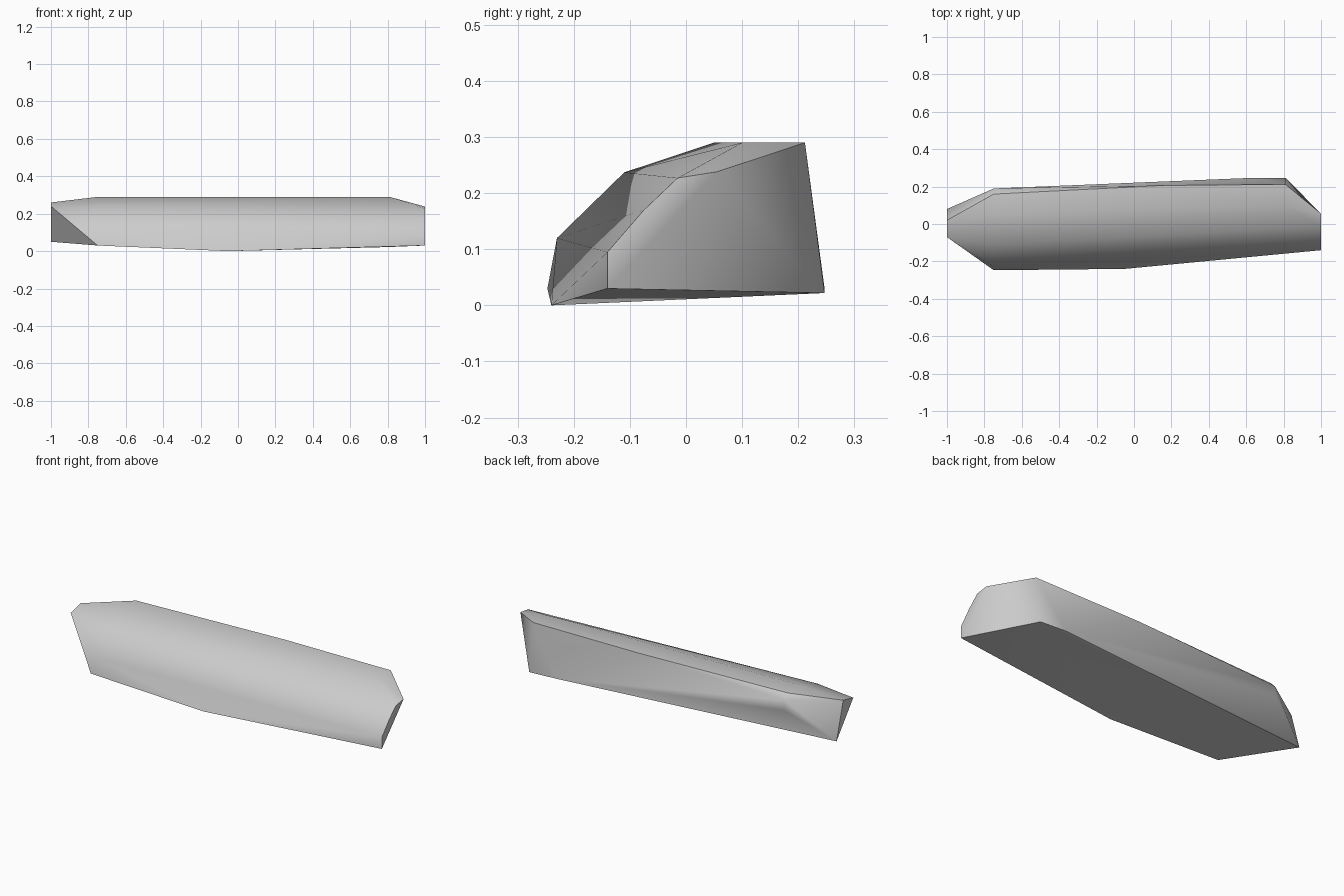
import bpy
import bmesh
import math

cube = bpy.data.objects.get("Cube")
if cube:
    bpy.data.objects.remove(cube, do_unlink=True)

# Plain grey stone
grey = bpy.data.materials.new("plain_grey")
grey.use_nodes = True
colour = (0.6, 0.6, 0.6, 1)
grey.diffuse_color = colour
grey.node_tree.nodes["Principled BSDF"].inputs["Base Color"].default_value = colour

# Cross-sections along the length: x -> outline points (y, z)
sections = {
    # slanted narrow end
    -1.0: [(-0.07, 0.24), (0.02, 0.26), (0.08, 0.05)],
    # shoulder with the bevelled back corner
    -0.75: [(-0.247, 0.03), (-0.23, 0.12), (-0.11, 0.237), (0.05, 0.29),
            (0.16, 0.288), (0.19, 0.258), (0.19, 0.2)],
    # keel and the start of the back bevel
    -0.05: [(-0.24, 0.0)],
    0.15: [(0.206, 0.29)],
    0.64: [(0.247, 0.03)],
    # upright back corner
    0.81: [(0.1, 0.29), (0.212, 0.29), (0.247, 0.022)],
    # flat end
    1.0: [(-0.14, 0.03), (-0.14, 0.095), (-0.075, 0.17),
          (-0.015, 0.227), (0.055, 0.238)],
}

# Wrap the sections in a faceted skin
bm = bmesh.new()
for x, outline in sections.items():
    for y, z in outline:
        bm.verts.new((x, y, z))
hull = bmesh.ops.convex_hull(bm, input=bm.verts[:])
loose = [v for v in bm.verts if not v.link_faces]
bmesh.ops.delete(bm, geom=loose, context='VERTS')
bmesh.ops.recalc_face_normals(bm, faces=bm.faces[:])
mesh = bpy.data.meshes.new("stone_slab")
bm.to_mesh(mesh)
bm.free()
mesh.materials.append(grey)

slab = bpy.data.objects.new("stone_slab", mesh)
bpy.context.collection.objects.link(slab)

# Soft rounded front, crisp ends and back
bpy.ops.object.select_all(action='DESELECT')
slab.select_set(True)
bpy.context.view_layer.objects.active = slab
bpy.ops.object.shade_smooth_by_angle(angle=math.radians(42))
